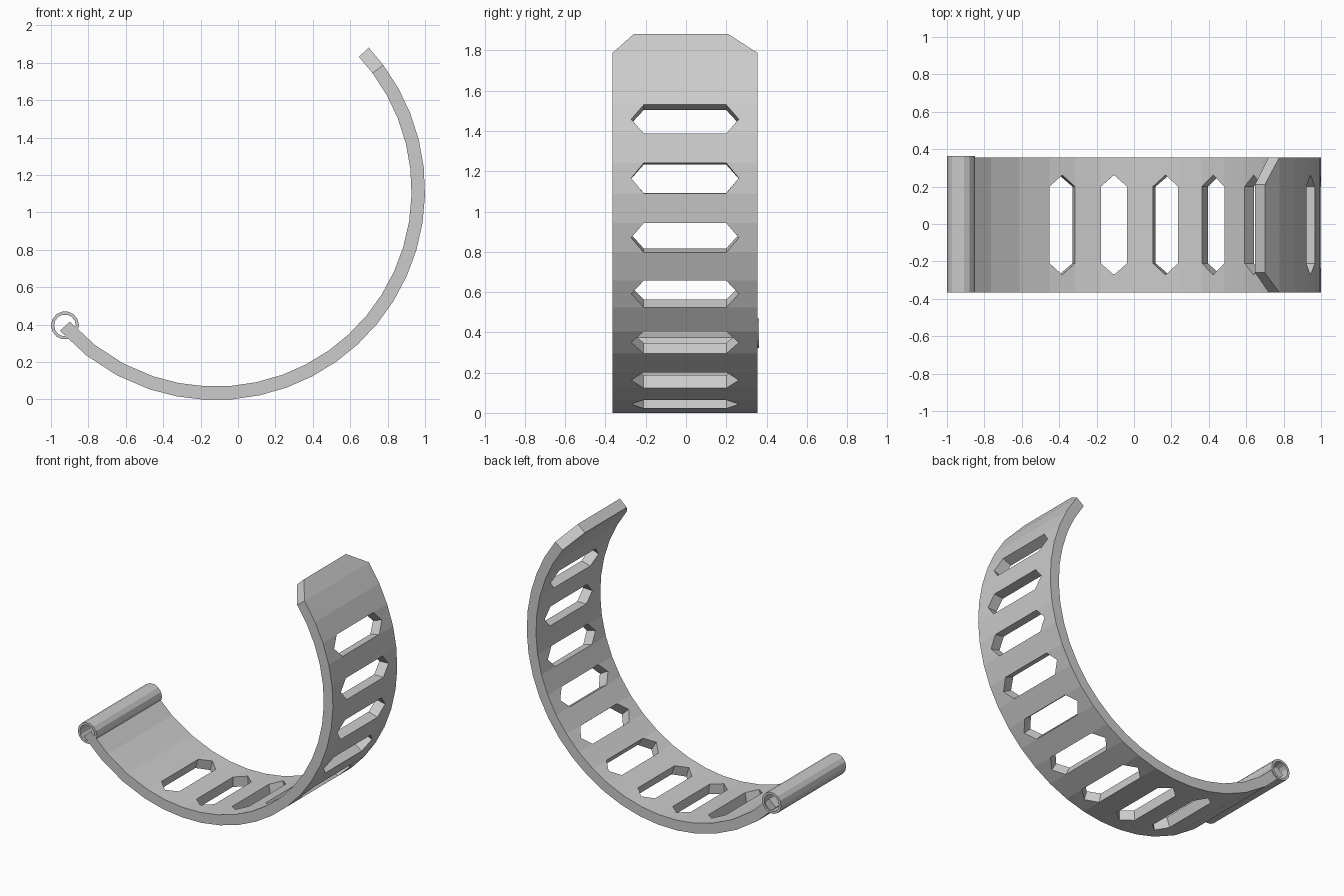
import bpy, bmesh, math

if "Cube" in bpy.data.objects:
    bpy.data.objects.remove(bpy.data.objects["Cube"])

CX, CZ = -0.12, 1.117          # centre of the arc
R_OUT, R_IN = 1.12, 1.048
Y0, Y1 = -0.365, 0.355         # band sides
S0, S1 = -0.21, 0.20           # straight part of the slots
TIP = 0.062                    # pointed slot ends
HALF = 3.85                    # half slot height in degrees


def finish(name, bm):
    bmesh.ops.recalc_face_normals(bm, faces=bm.faces)
    mesh = bpy.data.meshes.new(name)
    bm.to_mesh(mesh)
    bm.free()
    obj = bpy.data.objects.new(name, mesh)
    bpy.context.collection.objects.link(obj)
    return obj


def make_band():
    bm = bmesh.new()

    def v(a, y, r=R_OUT):
        t = math.radians(a)
        return bm.verts.new((CX + r * math.cos(t), y, CZ + r * math.sin(t)))

    def solid(a, b):
        ys = (Y0, S0, S1, Y1)
        for ya, yb in zip(ys, ys[1:]):
            bm.faces.new([v(a, ya), v(a, yb), v(b, yb), v(b, ya)])

    def slotted(c):
        a, b = c - HALF, c + HALF
        rt = R_OUT * math.cos(math.radians(HALF))
        for edge, s, tip in ((Y0, S0, S0 - TIP), (Y1, S1, S1 + TIP)):
            bm.faces.new([v(a, edge), v(a, s), v(c, tip, rt), v(b, s), v(b, edge)])

    # slotted stretch
    centres = [-104.6 + 15.3 * i for i in range(9)]
    for c in centres:
        slotted(c)
    for c, d in zip(centres, centres[1:]):
        solid(c + HALF, d - HALF)
    # plain stretches at both ends
    start = centres[0] - HALF
    hinge_end = [-138, -128, -118, start]
    free_end = [centres[-1] + HALF, 29, 36.8]
    for st in (hinge_end, free_end):
        for a, b in zip(st, st[1:]):
            solid(a, b)
    # free end with clipped corners
    bm.faces.new([v(36.8, Y0), v(36.8, S0), v(36.8, S1), v(36.8, Y1),
                  v(43, 0.21), v(43, -0.26)])

    # thicken towards the arc centre
    bmesh.ops.remove_doubles(bm, verts=bm.verts, dist=1e-4)
    bmesh.ops.recalc_face_normals(bm, faces=bm.faces)
    res = bmesh.ops.extrude_face_region(bm, geom=bm.faces[:], use_keep_orig=True)
    k = R_IN / R_OUT
    for e in res["geom"]:
        if isinstance(e, bmesh.types.BMVert):
            e.co.x = CX + (e.co.x - CX) * k
            e.co.z = CZ + (e.co.z - CZ) * k
    return finish("slotted_band", bm)


def make_tube():
    # hollow hinge barrel
    bm = bmesh.new()
    n, cx, cz = 14, -0.925, 0.396
    rings = []
    for r, y in ((0.075, Y0), (0.075, 0.363), (0.058, 0.363), (0.058, Y0)):
        rings.append([bm.verts.new((cx + r * math.cos(2 * math.pi * i / n), y,
                                    cz + r * math.sin(2 * math.pi * i / n)))
                      for i in range(n)])
    for j in range(4):
        p, q = rings[j], rings[(j + 1) % 4]
        for i in range(n):
            m = (i + 1) % n
            bm.faces.new([p[i], p[m], q[m], q[i]])
    return finish("hinge_barrel", bm)


make_band()
make_tube()
